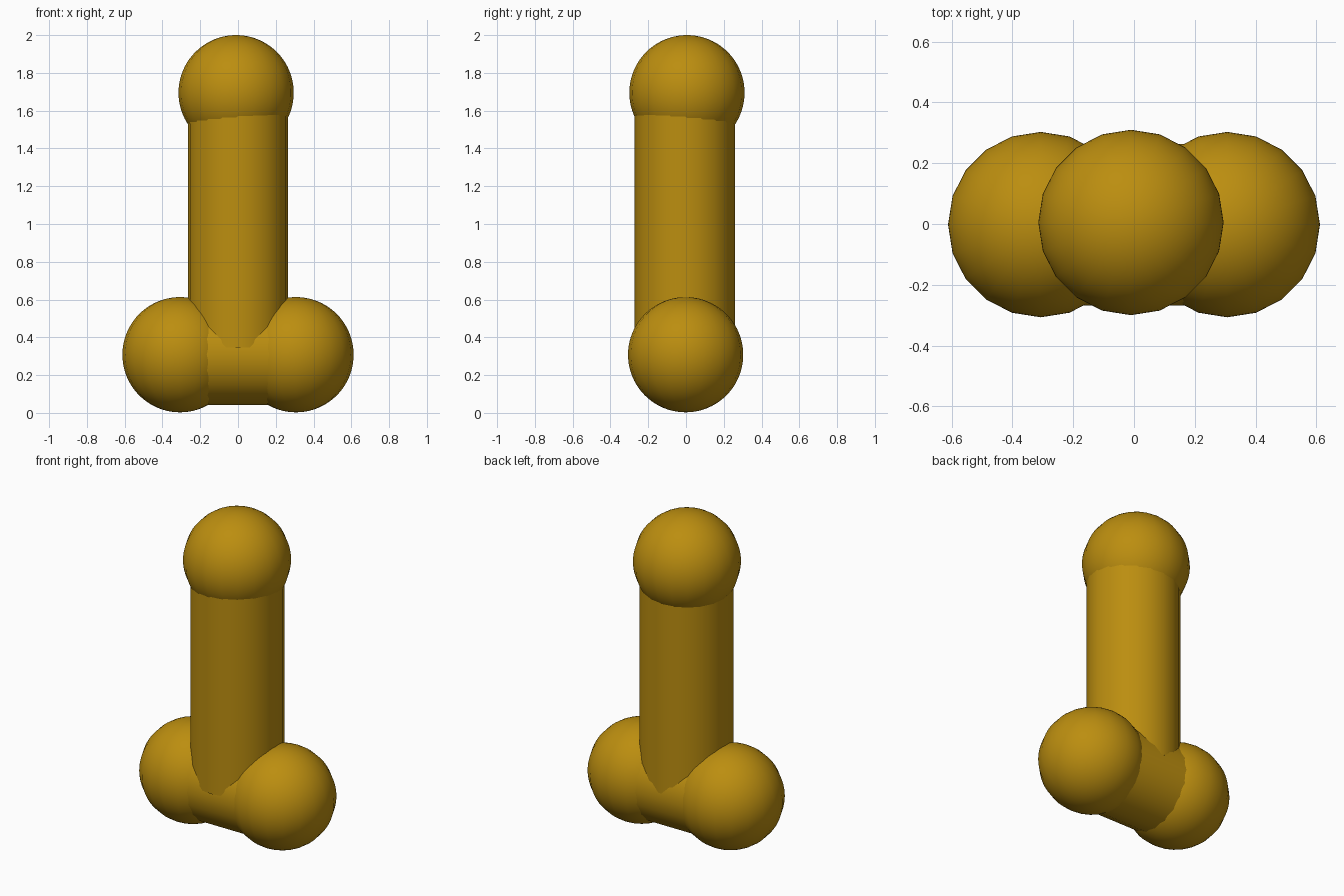
import bpy
from math import pi

if "Cube" in bpy.data.objects:
    bpy.data.objects.remove(bpy.data.objects["Cube"])

SIDES = 20
BALL_R, ROD_R = 0.305, 0.266

ochre = bpy.data.materials.new("ochre")
ochre.diffuse_color = (0.50, 0.27, 0.005, 1)
ochre.use_nodes = True
ochre.node_tree.nodes["Principled BSDF"].inputs["Base Color"].default_value = ochre.diffuse_color


def finish(name):
    ob = bpy.context.object
    ob.name = name
    ob.data.materials.append(ochre)
    bpy.ops.object.shade_smooth_by_angle(angle=pi / 4)


def ball(name, loc):
    bpy.ops.mesh.primitive_uv_sphere_add(segments=SIDES, ring_count=40,
                                         radius=BALL_R, location=loc)
    finish(name)


def rod(name, loc, length, rot=(0, 0, 0)):
    bpy.ops.mesh.primitive_cylinder_add(vertices=SIDES, radius=ROD_R, depth=length,
                                        location=loc, rotation=rot)
    finish(name)


# Rounded ends: one on top, a pair at the base
ball("top_ball", (-0.01, 0.005, 1.695))
for side, x in (("left", -0.307), ("right", 0.307)):
    ball(side + "_base_ball", (x, -0.002, 0.308))

# Upright shaft and the crossbar joining the base pair
rod("upright_shaft", (0, -0.006, 1.02), 1.35)
rod("base_crossbar", (0, -0.002, 0.308), 0.614, (0, pi / 2, 0))
